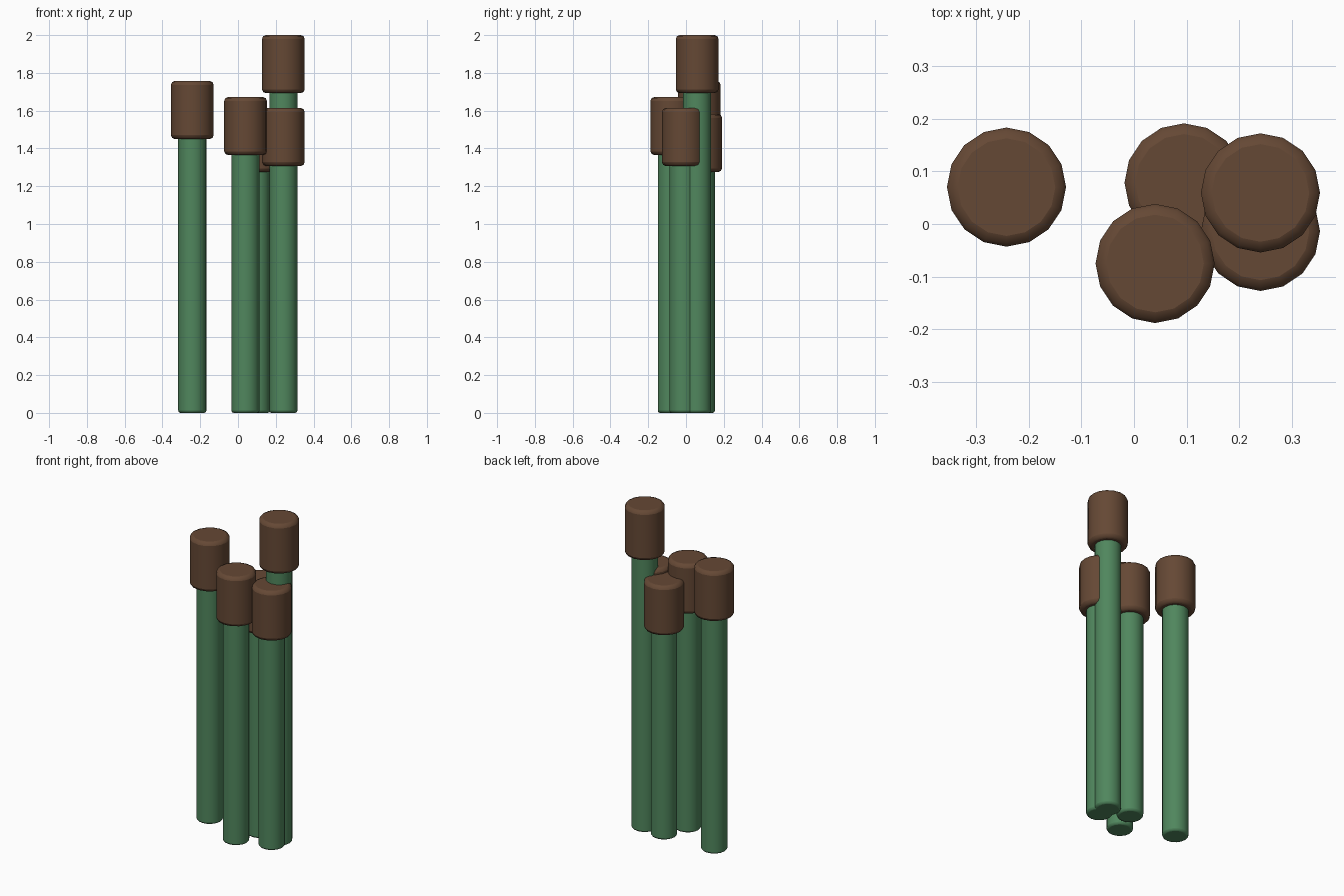
import bpy, math

if "Cube" in bpy.data.objects:
    bpy.data.objects.remove(bpy.data.objects["Cube"])

def material(name, color):
    m = bpy.data.materials.new(name)
    m.diffuse_color = color
    m.use_nodes = True
    m.node_tree.nodes["Principled BSDF"].inputs["Base Color"].default_value = m.diffuse_color
    return m

GREEN = material("stem_green", (0.08, 0.24, 0.11, 1))
BROWN = material("head_brown", (0.13, 0.065, 0.035, 1))
HEAD_R, HEAD_H, STEM_R = 0.113, 0.307, 0.0745

def rod(name, x, y, z0, z1, radius, bevel, mat):
    # 16-sided cylinder with softly rounded rims
    bpy.ops.mesh.primitive_cylinder_add(vertices=16, radius=radius, depth=z1 - z0,
                                        location=(x, y, (z0 + z1) / 2))
    ob = bpy.context.object
    ob.name = name
    ob.data.materials.append(mat)
    bpy.ops.object.shade_smooth_by_angle(angle=math.radians(50))
    b = ob.modifiers.new("rim", 'BEVEL')
    b.width = bevel
    b.segments = 2
    b.limit_method = 'ANGLE'
    b.angle_limit = math.radians(60)
    bpy.ops.object.modifier_move_to_index(modifier="rim", index=0)

# x, y and top height of each reed
reeds = [(-0.242, 0.07, 1.757), (0.04, -0.075, 1.672), (0.24, 0.059, 2.0),
         (0.24, -0.014, 1.614), (0.095, 0.078, 1.582)]

for i, (x, y, top) in enumerate(reeds, 1):
    rod(f"reed_stem_{i}", x, y, 0, top - HEAD_H / 2, STEM_R, 0.012, GREEN)
    rod(f"reed_head_{i}", x, y, top - HEAD_H, top, HEAD_R, 0.02, BROWN)
